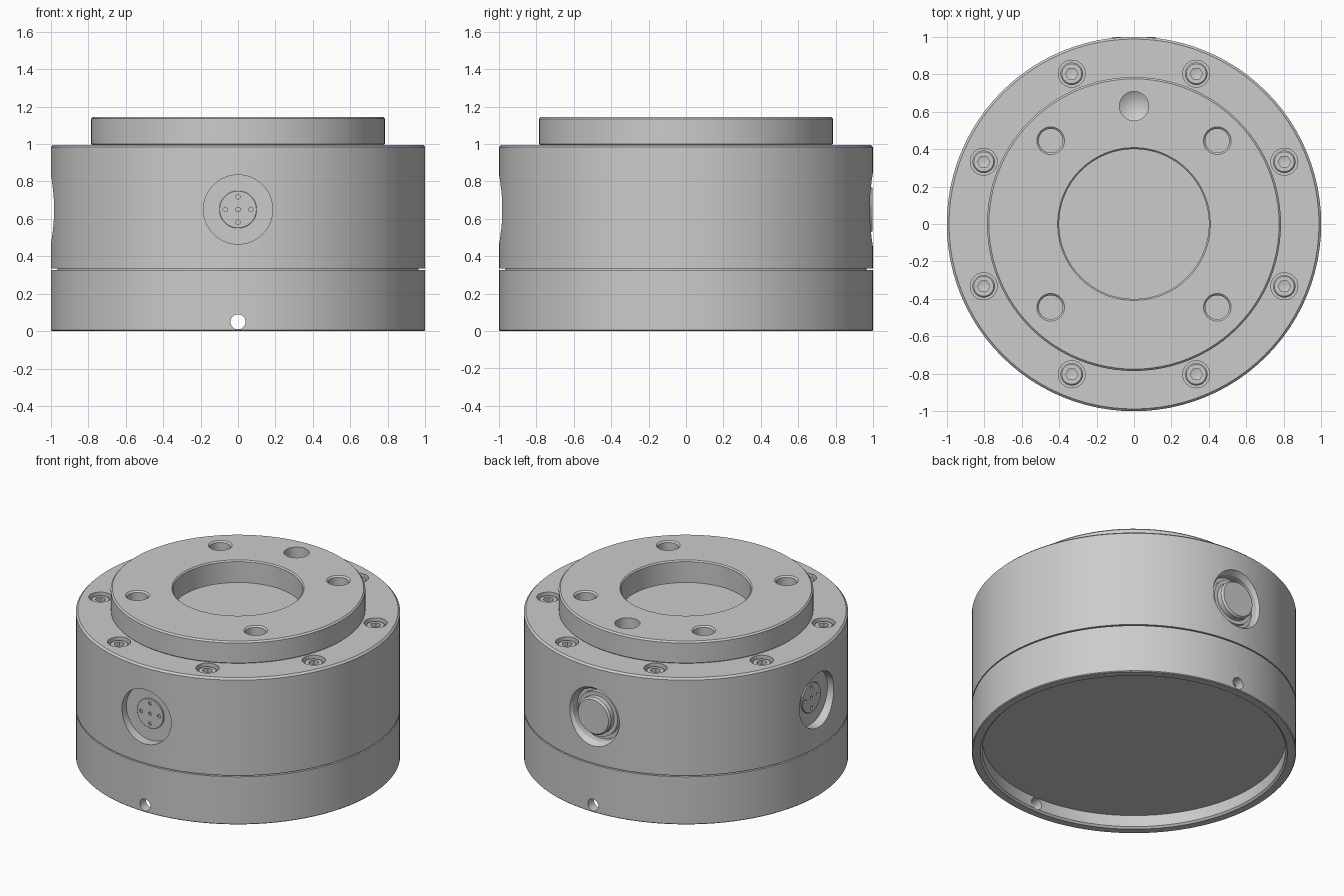
import bpy, bmesh, math
from mathutils import Matrix, Vector

if "Cube" in bpy.data.objects:
    bpy.data.objects.remove(bpy.data.objects["Cube"])

T = Matrix.Translation


def lathe(name, profile, m=Matrix(), segs=96):
    """Closed solid turned about local z from (radius, height) points."""
    bm = bmesh.new()
    vs = [bm.verts.new((r, 0, z)) for r, z in profile]
    es = [bm.edges.new(p) for p in zip(vs, vs[1:])]
    bmesh.ops.spin(bm, geom=vs + es, axis=(0, 0, 1), cent=(0, 0, 0),
                   angle=2 * math.pi, steps=segs)
    bmesh.ops.remove_doubles(bm, verts=bm.verts, dist=1e-4)
    bmesh.ops.recalc_face_normals(bm, faces=bm.faces)
    bm.transform(m)
    mesh = bpy.data.meshes.new(name)
    bm.to_mesh(mesh)
    bm.free()
    obj = bpy.data.objects.new(name, mesh)
    bpy.context.collection.objects.link(obj)
    return obj


def plug(r, z0, z1, m=Matrix(), segs=32):
    """Plain cylinder used as a cutter."""
    return lathe("cutter", [(0, z0), (r, z0), (r, z1), (0, z1)], m, segs)


def activate(obj):
    bpy.ops.object.select_all(action='DESELECT')
    obj.select_set(True)
    bpy.context.view_layer.objects.active = obj


def cut(obj, cutters):
    activate(obj)
    for c in cutters:
        mod = obj.modifiers.new("cut", 'BOOLEAN')
        mod.operation, mod.solver, mod.object = 'DIFFERENCE', 'EXACT', c
        bpy.ops.object.modifier_apply(modifier=mod.name)
        bpy.data.objects.remove(c)


def radial(deg, z):
    """Frame whose local z points outward; 0 deg is the front."""
    return (Matrix.Rotation(math.radians(deg), 4, 'Z') @ T((0, 0, z))
            @ Matrix.Rotation(math.pi / 2, 4, 'X'))


# Base ring: shallow underside recess, thin seam neck on top
base = lathe("base_ring", [(0, .09), (.935, .09), (.935, .012), (.947, 0), (.995, 0),
                           (1, .005), (1, .326), (.965, .326), (.965, .336), (0, .336)])
cut(base, [plug(.04, .88, 1.1, radial(a, .05)) for a in (0, 180)])

# Housing with three side ports and eight counterbores
TOP = .995
housing = lathe("housing", [(0, .334), (1, .334), (1, TOP - .012), (.988, TOP), (0, TOP)])
screw_spots = [T((.869 * math.cos(a), .869 * math.sin(a), 0))
               for a in (math.radians(22.5 + 45 * i) for i in range(8))]
cut(housing, [plug(.185, .935, 1.1, radial(a, .65), 48) for a in (0, -90)]
    + [lathe("cutter", [(0, .92), (.175, .92), (.175, .965), (.205, 1.01), (.205, 1.1), (0, 1.1)],
             radial(180, .65), 48)]
    + [plug(.072, TOP - .06, 1.1, m) for m in screw_spots])

# Output flange with centre bore, four bolt holes and a conical pin hole
FT = 1.145
flange = lathe("flange", [(.4, TOP - .005), (.78, TOP - .005), (.78, TOP), (.785, TOP + .005),
                          (.785, FT - .01), (.775, FT), (.408, FT), (.4, FT - .008),
                          (.4, TOP - .005)])
holes = [lathe("cutter", [(0, 1.005), (.064, 1.005), (.064, FT - .01), (.076, FT + .002),
                          (.076, 1.2), (0, 1.2)], T((x, y, 0)), 32)
         for x in (-.445, .445) for y in (-.445, .445)]
holes.append(lathe("cutter", [(0, 1.01), (.078, 1.06), (.078, 1.2), (0, 1.2)],
                   T((0, .63, 0)), 32))
cut(flange, holes)

# Hex socket cap screws
screws = []
for m in screw_spots:
    s = lathe("cap_screw", [(0, TOP - .065), (.06, TOP - .065), (.06, TOP - .022),
                            (.053, TOP - .015), (0, TOP - .015)], m, 32)
    cut(s, [lathe("cutter", [(0, TOP - .055), (.033, TOP - .045), (.033, 1.1), (0, 1.1)], m, 6)])
    screws.append(s)

# Five-pin connectors in the front and left ports
connectors = []
for side, a in (("front", 0), ("left", -90)):
    m = radial(a, .65)
    c = lathe(side + "_connector", [(0, .92), (.1, .92), (.1, .943), (.098, .945), (0, .945)], m, 48)
    cut(c, [plug(.012, .928, 1, m @ T((x, y, 0)), 16)
            for x, y in ((0, 0), (.068, 0), (-.068, 0), (0, .068), (0, -.068))])
    connectors.append(c)

# Round fitting in the back port
fitting = lathe("back_fitting", [(0, .91), (.15, .91), (.15, .95), (.125, .95), (.125, .985),
                                 (.115, .998), (0, .998)], radial(180, .65), 48)

for o in [base, housing, flange, fitting] + screws + connectors:
    activate(o)
    bpy.ops.object.shade_smooth_by_angle(angle=math.radians(25))
